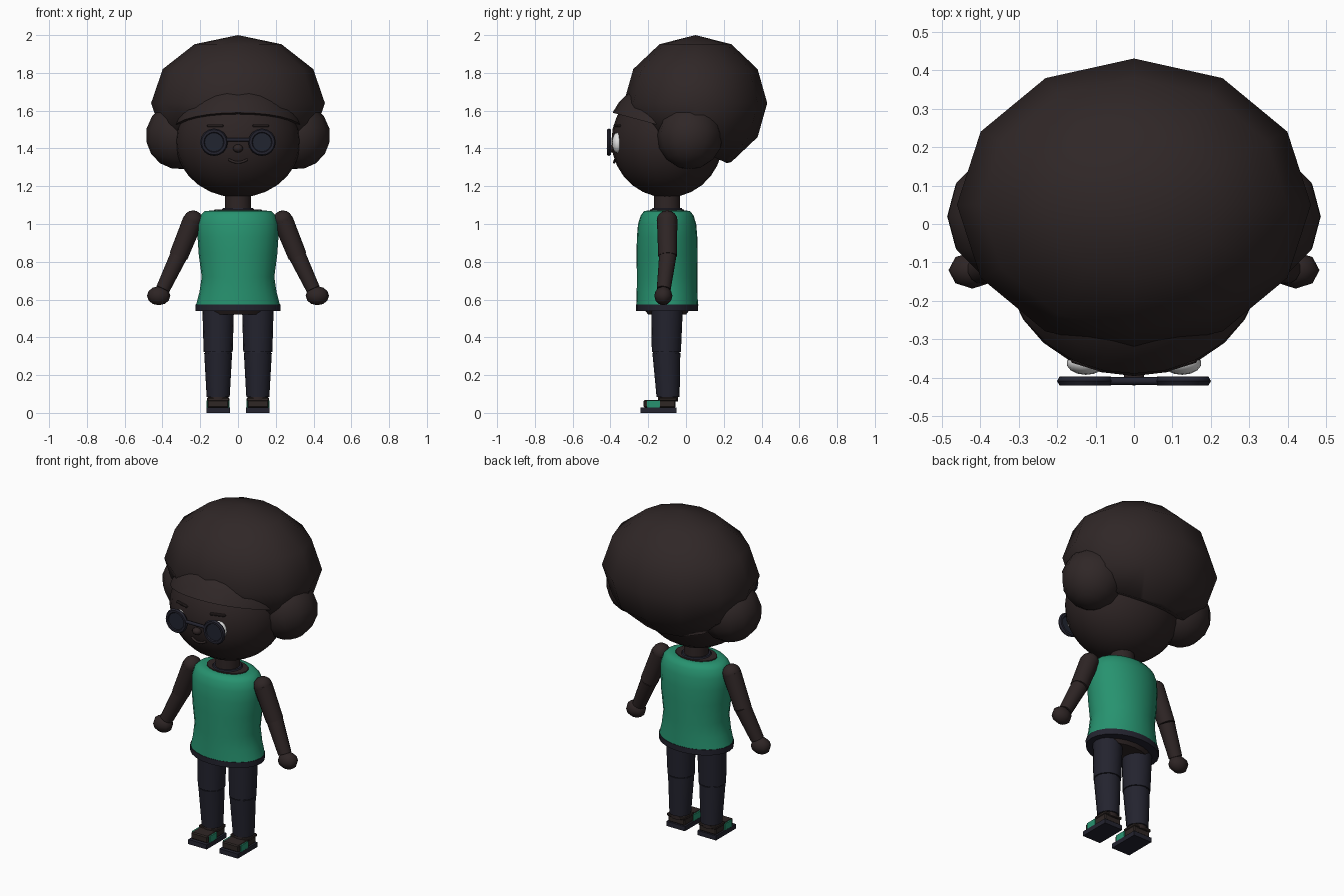
import bpy, bmesh, math
from mathutils import Vector, Matrix

if "Cube" in bpy.data.objects:
    bpy.data.objects.remove(bpy.data.objects["Cube"], do_unlink=True)


def material(name, rgb):
    m = bpy.data.materials.new(name)
    m.use_nodes = True
    m.diffuse_color = (*rgb, 1)
    bsdf = m.node_tree.nodes["Principled BSDF"]
    bsdf.inputs["Base Color"].default_value = (*rgb, 1)
    bsdf.inputs["Roughness"].default_value = 0.8
    return m


HAIR = material("dark_hair", (.029, .020, .020))
SKIN = material("deep_brown_skin", (.027, .018, .018))
GREEN = material("green_cloth", (.020, .290, .160))
NAVY = material("navy_cloth", (.017, .017, .028))
LENS = material("dark_lens", (.015, .018, .030))
WHITE = material("eye_white", (.75, .75, .75))
SHOE = material("brown_shoe", (.028, .020, .018))

CY = -.10  # body axis


def finish(name, bm, mat, angle=50):
    bmesh.ops.recalc_face_normals(bm, faces=bm.faces[:])
    me = bpy.data.meshes.new(name)
    bm.to_mesh(me)
    bm.free()
    me.materials.append(mat)
    ob = bpy.data.objects.new(name, me)
    bpy.context.scene.collection.objects.link(ob)
    bpy.ops.object.select_all(action='DESELECT')
    ob.select_set(True)
    bpy.context.view_layer.objects.active = ob
    if angle:
        bpy.ops.object.shade_smooth_by_angle(angle=math.radians(angle))
    return ob


def ball(name, centre, radii, mat, seg=12, rings=6, cut=None, tilt=0):
    """Ellipsoid; cut = (point, normal) removes what lies on the normal side."""
    bm = bmesh.new()
    bmesh.ops.create_uvsphere(bm, u_segments=seg, v_segments=rings, radius=1)
    bm.transform(Matrix.Translation(centre) @ Matrix.Rotation(tilt, 4, 'Y')
                 @ Matrix.Diagonal((*radii, 1)))
    if cut:
        geom = bm.verts[:] + bm.edges[:] + bm.faces[:]
        bmesh.ops.bisect_plane(bm, geom=geom, plane_co=cut[0],
                               plane_no=Vector(cut[1]).normalized(), clear_outer=True)
        bmesh.ops.holes_fill(bm, edges=[e for e in bm.edges if e.is_boundary])
    return finish(name, bm, mat, 60)


def loft(name, rings, mat, x=0, seg=20):
    """Stack of ellipses (z, x radius, y radius, y centre), capped."""
    bm = bmesh.new()
    loops = []
    for z, rx, ry, cy in rings:
        angles = [2 * math.pi * i / seg for i in range(seg)]
        loops.append([bm.verts.new((x + rx * math.cos(a), cy + ry * math.sin(a), z))
                      for a in angles])
    for a, b in zip(loops, loops[1:]):
        for i in range(seg):
            j = (i + 1) % seg
            bm.faces.new((a[i], a[j], b[j], b[i]))
    bm.faces.new(loops[0])
    bm.faces.new(loops[-1])
    return finish(name, bm, mat)


def rod(name, a, b, r1, r2, mat, seg=12):
    a, b = Vector(a), Vector(b)
    d = b - a
    bm = bmesh.new()
    bmesh.ops.create_cone(bm, cap_ends=True, segments=seg, radius1=r1, radius2=r2,
                          depth=d.length)
    bm.transform(Matrix.Translation((a + b) / 2)
                 @ d.to_track_quat('Z', 'Y').to_matrix().to_4x4())
    return finish(name, bm, mat)


def box(name, centre, size, mat, bevel=0, yaw=0):
    bm = bmesh.new()
    bmesh.ops.create_cube(bm, size=1)
    bm.transform(Matrix.Translation(centre) @ Matrix.Rotation(yaw, 4, 'Z')
                 @ Matrix.Diagonal((*size, 1)))
    if bevel:
        bmesh.ops.bevel(bm, geom=bm.edges[:], offset=bevel, segments=1, affect='EDGES')
    return finish(name, bm, mat, 0)


def torus(name, centre, major, minor, mat, seg=16, sides=6):
    """Ring facing the front."""
    bpy.ops.mesh.primitive_torus_add(location=centre, rotation=(math.pi / 2, 0, 0),
                                     major_radius=major, minor_radius=minor,
                                     major_segments=seg, minor_segments=sides)
    ob = bpy.context.object
    ob.name = name
    ob.data.materials.append(mat)
    bpy.ops.object.shade_smooth_by_angle(angle=math.radians(35))
    return ob


# Head and hair
ball("head", (0, CY, 1.44), (.333, .295, .30), SKIN, 24, 14)
ball("hair_crown", (0, .05, 1.64), (.46, .38, .36), HAIR,
     cut=((0, -.05, 1.445), (0, -.46, -1)))
ball("hair_fringe", (0, CY, 1.44), (.35, .325, .33), HAIR, 24, 14,
     cut=((0, -.38, 1.587), (0, -.27, -1)))
for s, side in ((1, "left"), (-1, "right")):
    ball(f"{side}_hair_puff", (s * .31, .02, 1.467), (.178, .175, .178), HAIR, 12, 8,
         tilt=-s * .22)

# Face
ball("nose", (0, -.395, 1.40), (.028, .025, .022), SKIN, 10, 6)
mouth = bpy.data.curves.new("mouth", 'CURVE')
mouth.dimensions = '3D'
mouth.bevel_depth = .007
mouth.bevel_resolution = 1
line = mouth.splines.new('POLY')
line.points.add(6)
for i, p in enumerate(line.points):
    t = i / 3 - 1
    p.co = (t * .05, -.380 + .006 * t * t, 1.326 + .016 * t * t, 1)
mouth.materials.append(HAIR)
bpy.context.scene.collection.objects.link(bpy.data.objects.new("mouth", mouth))

# Eyes and glasses
for s, side in ((1, "left"), (-1, "right")):
    ball(f"{side}_eye", (s * .125, -.362, 1.43), (.05, .03, .055), WHITE, 14, 8)
    box(f"{side}_eyebrow", (s * .12, -.365, 1.52), (.09, .016, .014), HAIR, .004, s * .3)
    torus(f"{side}_glasses_rim", (s * .127, -.408, 1.433), .060, .013, NAVY)
    rod(f"{side}_lens", (s * .127, -.404, 1.433), (s * .127, -.413, 1.433),
        .058, .058, LENS, 16)
rod("glasses_bridge", (-.062, -.408, 1.446), (.062, -.408, 1.446), .010, .010, NAVY, 8)

# Neck and torso
loft("neck", [(1.04, .07, .07, CY), (1.18, .068, .068, CY)], SKIN, seg=16)
loft("necklace", [(1.072, .088, .085, CY), (1.084, .08, .078, CY)], NAVY, seg=16)
loft("chest_skin", [(1.00, .15, .10, CY), (1.077, .125, .09, CY)], SKIN)
loft("shirt", [(.572, .222, .163, CY), (.64, .204, .161, CY), (.72, .192, .160, CY),
               (.84, .208, .162, CY), (.93, .214, .160, CY), (1.00, .215, .154, CY),
               (1.045, .200, .140, CY), (1.068, .176, .122, CY),
               (1.072, .135, .098, CY)], GREEN, seg=24)
loft("shirt_hem", [(.540, .224, .164, CY), (.574, .225, .165, CY)], NAVY, seg=24)
loft("hips", [(.52, .165, .10, CY), (.56, .19, .13, CY)], SKIN)

for s, side in ((1, "left"), (-1, "right")):
    # Arm
    shoulder, elbow, wrist = ((s * .238, CY, 1.02), (s * .315, -.097, .83),
                              (s * .398, -.118, .655))
    ball(f"{side}_shoulder", shoulder, (.052, .055, .052), SKIN, 12, 8)
    rod(f"{side}_upper_arm", shoulder, elbow, .054, .050, SKIN)
    rod(f"{side}_forearm", elbow, wrist, .047, .038, SKIN)
    ball(f"{side}_hand", (s * .42, -.12, .62), (.062, .048, .050), SKIN, 8, 6)

    # Leg
    x = s * .105
    loft(f"{side}_thigh", [(.323, .077, .077, -.104), (.57, .084, .084, CY)], NAVY, x, 16)
    loft(f"{side}_shin", [(.085, .061, .061, -.095), (.318, .074, .074, -.104)],
         NAVY, x, 16)
    rod(f"{side}_knee", (x, -.104, .31), (x, -.104, .33), .070, .070, NAVY)

    # Shoe
    loft(f"{side}_ankle", [(.06, .054, .054, -.096), (.092, .054, .054, -.096)],
         SKIN, x, 14)
    box(f"{side}_shoe_sole", (x, -.145, .014), (.124, .19, .028), NAVY)
    box(f"{side}_shoe_upper", (x, -.140, .048), (.112, .168, .042), SHOE, .006)
    for k in (-1, 1):
        box(f"{side}_shoe_patch", (x + k * .057, -.172, .047), (.008, .07, .038), GREEN)
    box(f"{side}_shoe_heel_collar", (x, -.096, .072), (.118, .095, .018), SHOE, .004)
